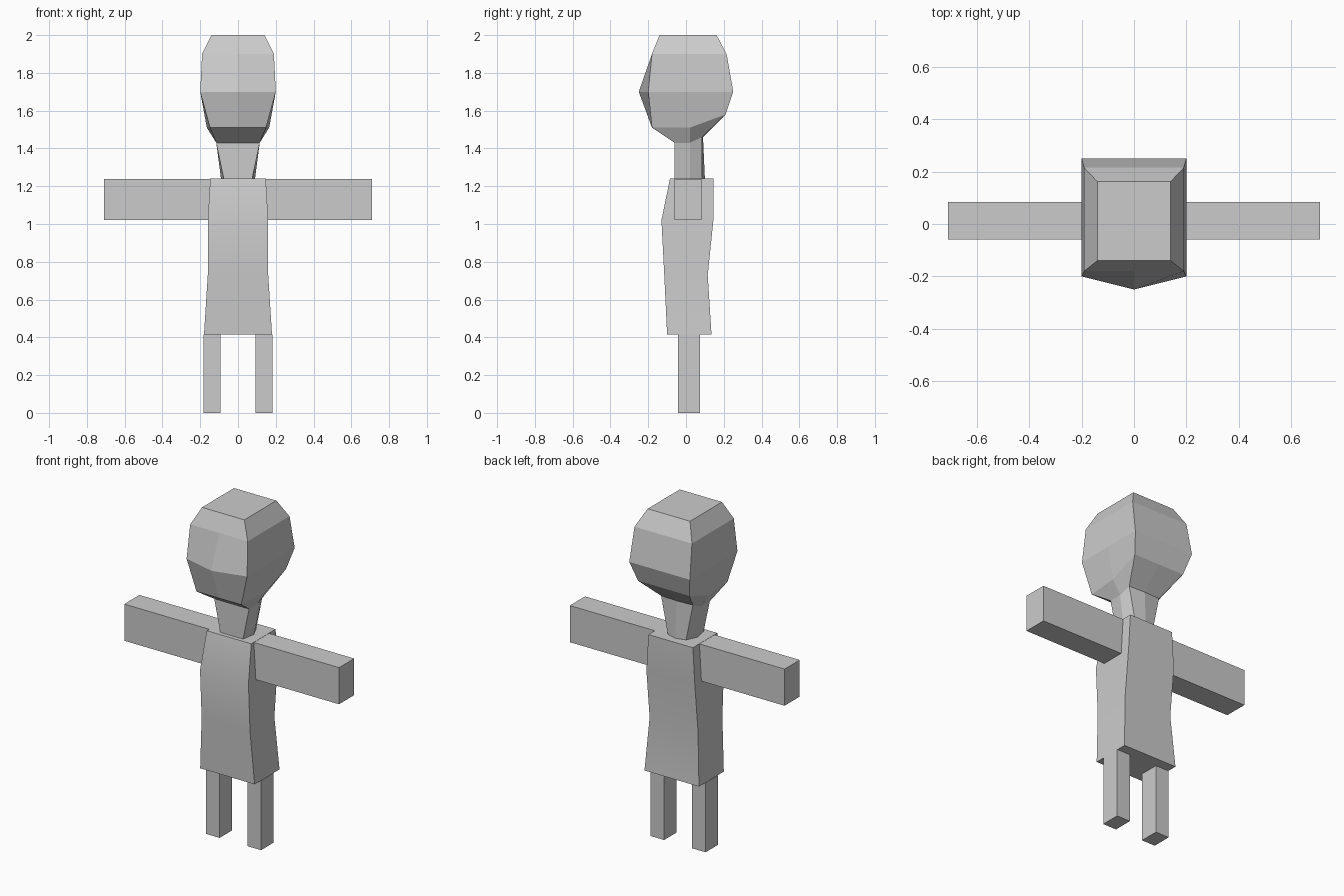
import bpy, bmesh, math

if "Cube" in bpy.data.objects:
    bpy.data.objects.remove(bpy.data.objects["Cube"])


def loft(name, rings):
    """Skin a stack of equal-length point rings and cap both ends."""
    bm = bmesh.new()
    loops = [[bm.verts.new(p) for p in ring] for ring in rings]
    n = len(loops[0])
    for a, b in zip(loops, loops[1:]):
        for i in range(n):
            j = (i + 1) % n
            bm.faces.new((a[i], a[j], b[j], b[i]))
    bm.faces.new(loops[0])
    bm.faces.new(loops[-1])
    bmesh.ops.recalc_face_normals(bm, faces=bm.faces)
    mesh = bpy.data.meshes.new(name)
    bm.to_mesh(mesh)
    bm.free()
    obj = bpy.data.objects.new(name, mesh)
    bpy.context.collection.objects.link(obj)
    return obj


def rect(x0, x1, y0, y1, z):
    return [(x0, y0, z), (x1, y0, z), (x1, y1, z), (x0, y1, z)]


def box(name, x0, x1, y0, y1, z0, z1):
    return loft(name, [rect(x0, x1, y0, y1, z) for z in (z0, z1)])


def head_ring(z, z_back, x_front, x_mid, x_back, y_nose, y_front, y_back, y_nape):
    """Eight-sided ring: centre front, corners, sides, centre back."""
    right = [(x_front, y_front, z), (x_mid, 0.02, z), (x_back, y_back, z_back)]
    left = [(-x, y, h) for x, y, h in reversed(right)]
    return [(0, y_nose, z)] + right + [(0, y_nape, z_back)] + left


# Head and neck, from the collar up to the flat crown
loft("head_and_neck", [
    head_ring(1.24, 1.24, 0.075, 0.09, 0.06, -0.06, -0.06, 0.085, 0.10),
    head_ring(1.43, 1.46, 0.115, 0.115, 0.105, -0.06, -0.06, 0.085, 0.09),
    head_ring(1.51, 1.58, 0.148, 0.165, 0.17, -0.18, -0.18, 0.21, 0.21),
    head_ring(1.70, 1.70, 0.20, 0.20, 0.20, -0.25, -0.20, 0.25, 0.25),
    head_ring(1.90, 1.90, 0.19, 0.19, 0.19, -0.18, -0.18, 0.215, 0.215),
    head_ring(2.00, 2.00, 0.14, 0.14, 0.14, -0.14, -0.14, 0.162, 0.162),
])

# Torso: half width, front, back, height; soft along its length
torso = loft("torso", [rect(-w, w, f, b, z) for w, f, b, z in (
    (0.18, -0.10, 0.135, 0.415),
    (0.16, -0.115, 0.115, 0.73),
    (0.16, -0.13, 0.145, 1.02),
    (0.147, -0.085, 0.145, 1.24),
)])
bpy.context.view_layer.objects.active = torso
torso.select_set(True)
bpy.ops.object.shade_smooth_by_angle(angle=math.radians(30))

# Arms and legs, one per side
for side, s in (("right", 1), ("left", -1)):
    box(side + "_arm", s * 0.14, s * 0.71, -0.06, 0.083, 1.02, 1.239)
    box(side + "_leg", s * 0.092, s * 0.182, -0.042, 0.075, 0, 0.415)
